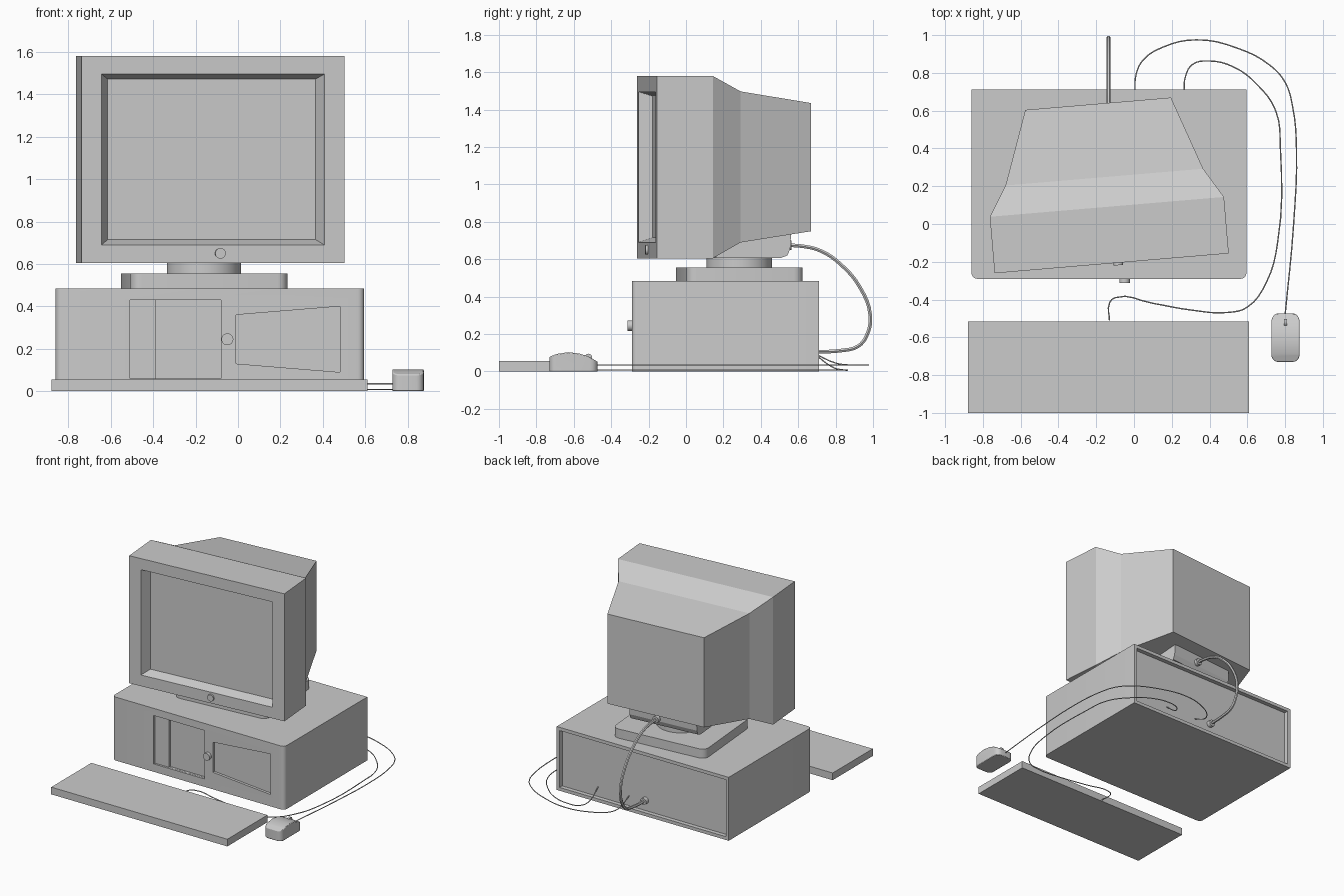
import bpy, bmesh
from math import radians, sin, cos, pi
from mathutils import Matrix, Vector

cube = bpy.data.objects.get("Cube")
if cube:
    bpy.data.objects.remove(cube, do_unlink=True)

grey = bpy.data.materials.new("light_grey")
grey.use_nodes = True
colour = (0.6, 0.6, 0.6, 1)
grey.diffuse_color = colour
grey.node_tree.nodes["Principled BSDF"].inputs["Base Color"].default_value = colour

# The display stack is swivelled about the middle of its stand
SWIVEL = Matrix.Translation((-0.16, 0.285, 0)) @ Matrix.Rotation(radians(4.84), 4, 'Z')


def loft(name, rings, matrix=None):
    """Join equal-sized rings of points into a closed body."""
    bm = bmesh.new()
    loops = [[bm.verts.new(p) for p in ring] for ring in rings]
    for a, b in zip(loops, loops[1:]):
        for i in range(len(a)):
            j = (i + 1) % len(a)
            bm.faces.new((a[i], a[j], b[j], b[i]))
    bm.faces.new(loops[0])
    bm.faces.new(loops[-1])
    bmesh.ops.recalc_face_normals(bm, faces=bm.faces)
    mesh = bpy.data.meshes.new(name)
    bm.to_mesh(mesh)
    bm.free()
    mesh.materials.append(grey)
    obj = bpy.data.objects.new(name, mesh)
    bpy.context.collection.objects.link(obj)
    if matrix:
        obj.matrix_world = matrix
    return obj


def prism(name, points, low, high, axis='Z', matrix=None):
    """Extrude a flat outline along one axis."""
    place = {'X': lambda a, b, c: (c, a, b),
             'Y': lambda a, b, c: (a, c, b),
             'Z': lambda a, b, c: (a, b, c)}[axis]
    return loft(name, [[place(a, b, c) for a, b in points] for c in (low, high)], matrix)


def rectangle(x0, x1, y0, y1):
    return [(x0, y0), (x1, y0), (x1, y1), (x0, y1)]


def rounded(x0, x1, y0, y1, front, back, steps=5):
    """Rectangle outline with separate front and back corner radii."""
    points = []
    corners = ((x1, y1, -1, -1, back), (x0, y1, 1, -1, back),
               (x0, y0, 1, 1, front), (x1, y0, -1, 1, front))
    for k, (x, y, sx, sy, r) in enumerate(corners):
        if r == 0:
            points.append((x, y))
            continue
        for i in range(steps + 1):
            t = pi / 2 * (k + i / steps)
            points.append((x + sx * r + r * cos(t), y + sy * r + r * sin(t)))
    return points


def disc(x, y, r, n=24):
    return [(x + r * cos(2 * pi * i / n), y + r * sin(2 * pi * i / n)) for i in range(n)]


def select(obj):
    bpy.ops.object.select_all(action='DESELECT')
    obj.select_set(True)
    bpy.context.view_layer.objects.active = obj


def smooth(obj):
    select(obj)
    bpy.ops.object.shade_smooth_by_angle(angle=radians(35))


def boolean(obj, cutter, operation='DIFFERENCE'):
    mod = obj.modifiers.new("cut", 'BOOLEAN')
    mod.object, mod.operation, mod.solver = cutter, operation, 'EXACT'
    select(obj)
    bpy.ops.object.modifier_apply(modifier=mod.name)
    bpy.data.objects.remove(cutter, do_unlink=True)


def cable(name, points, radius):
    curve = bpy.data.curves.new(name, 'CURVE')
    curve.dimensions = '3D'
    curve.bevel_depth, curve.bevel_resolution = radius, 1
    curve.resolution_u, curve.use_fill_caps = 4, True
    spline = curve.splines.new('BEZIER')
    spline.bezier_points.add(len(points) - 1)
    for knot, p in zip(spline.bezier_points, points):
        knot.co = p
        knot.handle_left_type = knot.handle_right_type = 'AUTO'
    curve.materials.append(grey)
    obj = bpy.data.objects.new(name, curve)
    bpy.context.collection.objects.link(obj)
    select(obj)
    bpy.ops.object.convert(target='MESH')
    smooth(bpy.context.object)


# Keyboard slab
prism("keyboard", rectangle(-0.88, 0.61, -1, -0.515), 0, 0.055)

# Computer case with a sunken back and front bays
case = prism("computer_case", rounded(-0.86, 0.595, -0.29, 0.712, 0.03, 0), 0, 0.485)
trapezoid = [(-0.01, 0.13), (0.48, 0.09), (0.48, 0.40), (-0.01, 0.36)]
bays = ((rectangle(-0.835, 0.57, 0.025, 0.46), 0.68, 0.8),
        (rectangle(-0.51, -0.08, 0.06, 0.43), -0.4, -0.275),
        (rectangle(-0.39, -0.081, 0.061, 0.429), -0.4, -0.26),
        (trapezoid, -0.4, -0.27))
for outline, near, far in bays:
    boolean(case, prism("bay_cutter", outline, near, far, 'Y'))
smooth(case)
smooth(prism("power_button", disc(-0.05, 0.245, 0.028), -0.313, -0.28, 'Y'))

# Display stand: rounded foot, turning neck and tilting block
smooth(prism("stand_foot", rounded(-0.372, 0.372, -0.312, 0.312, 0.05, 0.05),
             0.485, 0.555, matrix=SWIVEL))
smooth(prism("stand_neck", disc(0, 0, 0.175, 32), 0.555, 0.607, matrix=SWIVEL))
tilt = [(-0.15, 0.607), (0.2, 0.607), (0.235, 0.62), (0.25, 0.655), (0.255, 0.74), (-0.1, 0.74)]
prism("tilt_block", tilt, -0.27, 0.27, 'X', SWIVEL)


# Display housing, from the sunken screen round the bezel to the tapered back
def ring(half, low, high, y):
    return [(x, y - 0.495, z) for x, z in rectangle(-half, half, low, high)]


loft("display_housing", [ring(0.492, 0.715, 1.472, 0.07), ring(0.527, 0.69, 1.495, 0),
                         ring(0.622, 0.605, 1.58, 0), ring(0.622, 0.605, 1.58, 0.3),
                         ring(0.525, 0.69, 1.497, 0.458), ring(0.387, 0.75, 1.435, 0.848)],
     SWIVEL)
smooth(prism("display_button", disc(0.035, 0.65, 0.025), -0.508, -0.48, 'Y', SWIVEL))

# Mouse: side profile trimmed to a rounded plan
profile = [(-0.74, 0), (-0.74, 0.075), (-0.69, 0.094), (-0.63, 0.103), (-0.57, 0.096),
           (-0.52, 0.08), (-0.47, 0.05), (-0.47, 0)]
mouse = prism("mouse", profile, 0.72, 0.89, 'X')
boolean(mouse, prism("mouse_plan", rounded(0.728, 0.876, -0.73, -0.473, 0.035, 0.04), -0.1, 0.2),
        'INTERSECT')
bevel = mouse.modifiers.new("soft_edge", 'BEVEL')
bevel.width, bevel.segments, bevel.angle_limit = 0.008, 2, radians(60)
smooth(mouse)
smooth(prism("scroll_wheel", disc(-0.522, 0.075, 0.02, 16), 0.793, 0.811, 'X'))

# Power cable with a plug at each end
arc = [(0.53, 0.675), (0.62, 0.67), (0.72, 0.645), (0.83, 0.57), (0.93, 0.45), (0.985, 0.3),
       (0.965, 0.19), (0.92, 0.135), (0.83, 0.112), (0.67, 0.105)]
cable("power_cable", [(-0.135, y, z) for y, z in arc], 0.011)
for label, z, y in (("upper_plug", 0.675, 0.53), ("lower_plug", 0.105, 0.675)):
    smooth(prism(label, disc(-0.135, z, 0.025, 16), y, y + 0.035, 'Y'))

# Thin leads to the keyboard and mouse
lead = [(-0.13, -0.51), (-0.13, -0.42), (-0.10, -0.39), (0.1, -0.42), (0.3, -0.455),
        (0.5, -0.468), (0.6, -0.44), (0.7, -0.31), (0.76, -0.1), (0.775, 0.4), (0.75, 0.6),
        (0.65, 0.74), (0.53, 0.83), (0.4, 0.863), (0.31, 0.845)]
cable("keyboard_lead", [(x, y, 0.008) for x, y in lead]
      + [(0.275, 0.79, 0.02), (0.266, 0.68, 0.1)], 0.0035)
lead = [(0.8, -0.48), (0.845, 0), (0.86, 0.4), (0.84, 0.62), (0.8, 0.75), (0.72, 0.84),
        (0.55, 0.93), (0.33, 0.975), (0.15, 0.935), (0.05, 0.87)]
cable("mouse_lead", [(x, y, 0.035) for x, y in lead]
      + [(0.013, 0.8, 0.045), (0.005, 0.68, 0.1)], 0.0035)
